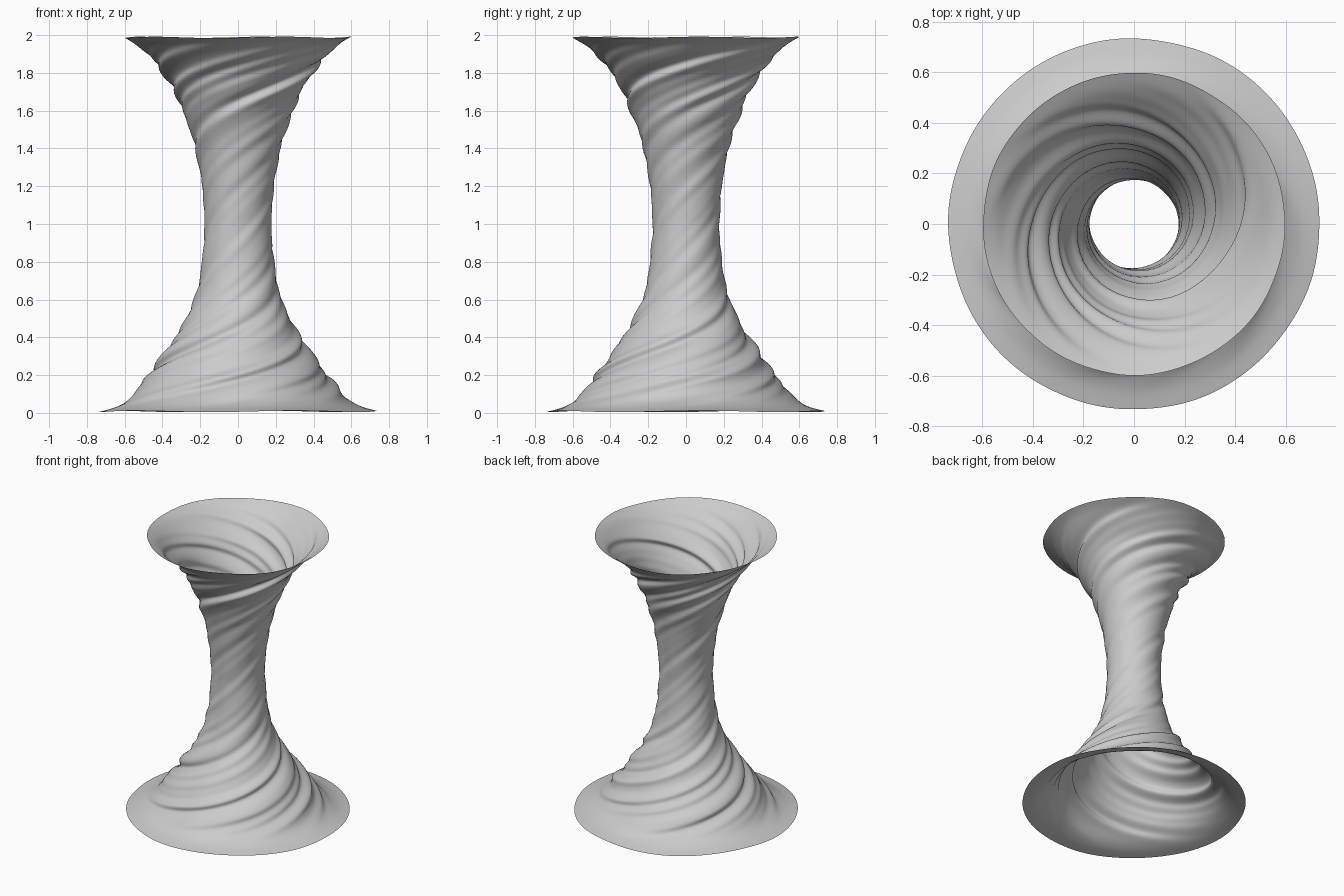
import bpy
import bmesh
from math import sin, cos, pi

if "Cube" in bpy.data.objects:
    bpy.data.objects.remove(bpy.data.objects["Cube"])

# Mean profile of the twisted cloth tube: (radius, height)
PROFILE = [(0.735, 0.008), (0.655, 0.03), (0.59, 0.065), (0.535, 0.12), (0.475, 0.20), (0.40, 0.30),
           (0.332, 0.40), (0.275, 0.50), (0.23, 0.60), (0.205, 0.70), (0.19, 0.80),
           (0.178, 0.95), (0.178, 1.05), (0.19, 1.20), (0.225, 1.40), (0.29, 1.60),
           (0.335, 1.70), (0.39, 1.80), (0.47, 1.89), (0.535, 1.95), (0.598, 1.988)]
SEGMENTS, STEPS = 144, 9


def spline(i, t):
    """Smooth point on the profile between points i and i + 1."""
    last = len(PROFILE) - 1
    p = [PROFILE[min(max(k, 0), last)] for k in (i - 1, i, i + 1, i + 2)]
    return [0.5 * (2 * b + (c - a) * t + (2 * a - 5 * b + 4 * c - d) * t * t
                   + (3 * b - a - 3 * c + d) * t ** 3) for a, b, c, d in zip(*p)]


def fold(angle, z):
    """Helical wrinkles: several folds wound at the twist rate."""
    h = z - 1
    a = angle - (5.6 * h + 1.1 * h ** 3)
    return (0.5 * sin(6 * a + 0.6) + 0.4 * sin(9 * a + 2.0 + 1.5 * z)
            + 0.3 * sin(4 * a + 4.1 - z) + 0.22 * sin(13 * a + 1.0))


bm = bmesh.new()
rows = []
samples = [spline(i, s / STEPS) for i in range(len(PROFILE) - 1) for s in range(STEPS)]
samples.append(list(PROFILE[-1]))
for r, z in samples:
    # wrinkles are shallow at the neck and fade out at both hems
    fade = min(1, z / 0.18, (2 - z) / 0.18)
    amp = (0.004 + 0.026 * min(1, max(0, r - 0.17) / 0.2)) * max(0.12, fade) * 0.6
    row = []
    for k in range(SEGMENTS):
        a = 2 * pi * k / SEGMENTS
        rad = r + amp * fold(a, z)
        wave = 0.004 * sin(5 * a + 1) * (1 - fade)
        row.append(bm.verts.new((rad * cos(a), rad * sin(a), z + wave)))
    rows.append(row)

# Skin the rings into one open sheet
for low, high in zip(rows, rows[1:]):
    for k in range(SEGMENTS):
        n = (k + 1) % SEGMENTS
        bm.faces.new((low[k], low[n], high[n], high[k])).smooth = True

mesh = bpy.data.meshes.new("twisted_cloth_tube")
bm.to_mesh(mesh)
bm.free()
tube = bpy.data.objects.new("twisted_cloth_tube", mesh)
bpy.context.collection.objects.link(tube)
